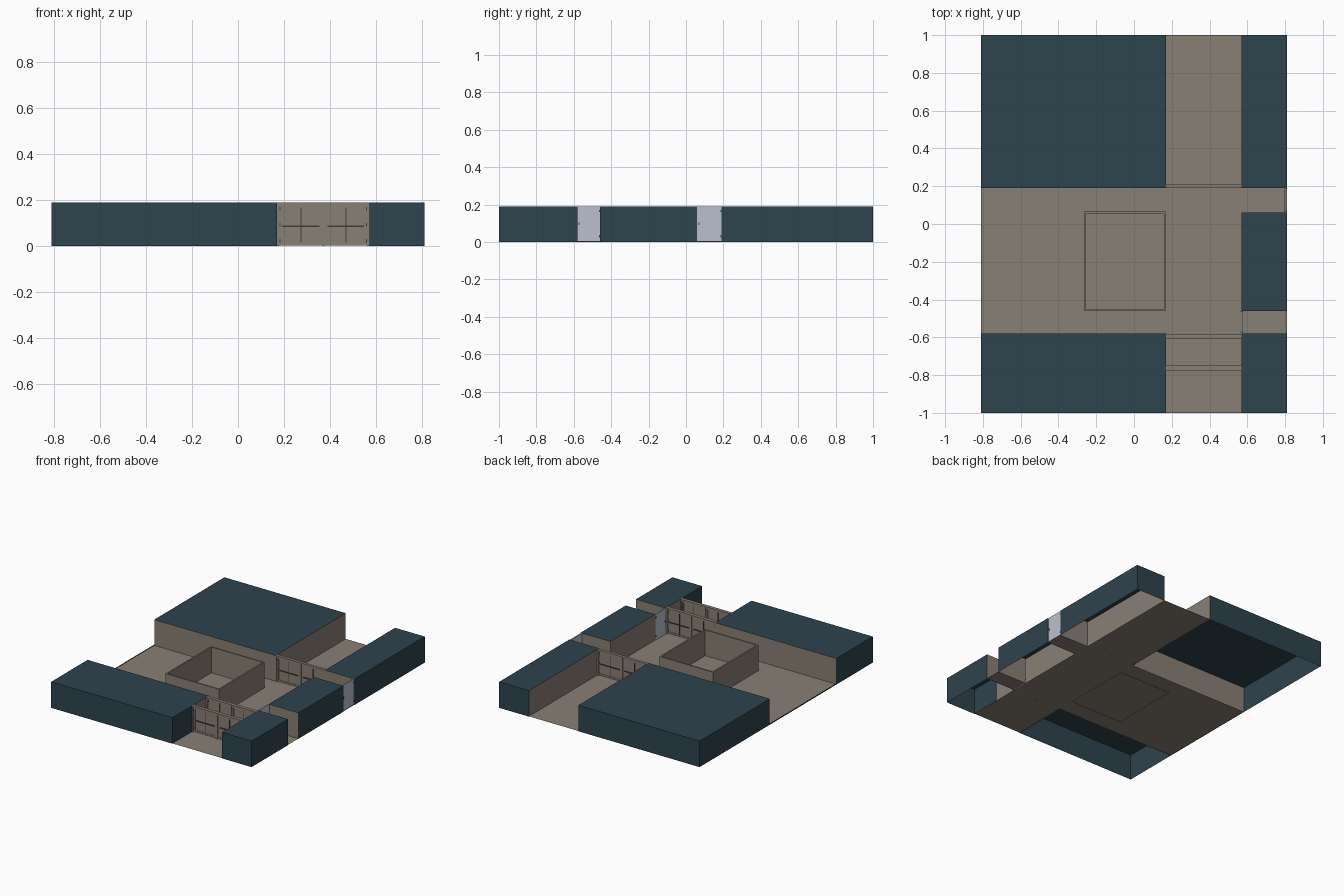
import bpy, bmesh

if "Cube" in bpy.data.objects:
    bpy.data.objects.remove(bpy.data.objects["Cube"])

H = 0.19            # wall height


def material(name, rgb):
    m = bpy.data.materials.new(name)
    m.diffuse_color = (*rgb, 1)
    m.use_nodes = True
    m.node_tree.nodes["Principled BSDF"].inputs["Base Color"].default_value = m.diffuse_color
    return m


BLUE = material("dark_blue", (0.027, 0.056, 0.076))
TAUPE = material("taupe", (0.25, 0.215, 0.178))
PALE = material("pale_grey", (0.50, 0.53, 0.62))
DARK = material("dark_metal", (0.05, 0.047, 0.045))


def finish(bm, name, mats):
    me = bpy.data.meshes.new(name)
    bm.to_mesh(me)
    bm.free()
    for m in mats:
        me.materials.append(m)
    ob = bpy.data.objects.new(name, me)
    bpy.context.collection.objects.link(ob)
    return ob


def quad(bm, pts, mat=0):
    f = bm.faces.new([bm.verts.new(p) for p in pts])
    f.material_index = mat


def add_box(bm, x0, x1, y0, y1, z0, z1, mat=0):
    r = bmesh.ops.create_cube(bm, size=1)
    for v in r["verts"]:
        v.co = (x0 if v.co.x < 0 else x1, y0 if v.co.y < 0 else y1,
                z0 if v.co.z < 0 else z1)
    for f in {f for v in r["verts"] for f in v.link_faces}:
        f.material_index = mat


def block(name, x0, x1, y0, y1, sides):
    """Open-bottomed mass; sides S,E,N,W: b = blue, t = taupe, - = none."""
    bm = bmesh.new()
    c = [(x0, y0), (x1, y0), (x1, y1), (x0, y1)]
    quad(bm, [(x, y, H) for x, y in c])
    for i, s in enumerate(sides):
        if s != "-":
            a, b = c[i], c[(i + 1) % 4]
            quad(bm, [(*a, 0), (*b, 0), (*b, H), (*a, H)], "bt".index(s))
    finish(bm, name, [BLUE, TAUPE])


# solid masses between the rooms
block("northwest_block", -0.81, 0.17, 0.19, 1.0, "ttbb")
block("southwest_block_inner", -0.81, 0.17, -0.76, -0.58, "-ttb")
block("southwest_block_outer", -0.81, 0.17, -1.0, -0.76, "bb-b")
block("southeast_block_inner", 0.57, 0.81, -0.76, -0.58, "-btt")
block("southeast_block_outer", 0.57, 0.81, -1.0, -0.76, "bb-b")
block("east_block", 0.57, 0.81, -0.46, 0.06, "tbtt")
block("northeast_block", 0.57, 0.81, 0.19, 1.0, "tbbt")

# floors
floors = {
    "hall_floor": (-0.81, 0.57, -0.58, 0.19),
    "north_corridor_floor": (0.17, 0.57, 0.19, 1.0),
    "south_corridor_floor": (0.17, 0.57, -1.0, -0.58),
    "south_alcove_floor": (0.57, 0.81, -0.58, -0.46),
    "north_alcove_floor": (0.57, 0.81, 0.06, 0.19),
}
for name, (x0, x1, y0, y1) in floors.items():
    bm = bmesh.new()
    quad(bm, [(x0, y0, 0.002), (x1, y0, 0.002), (x1, y1, 0.002), (x0, y1, 0.002)])
    finish(bm, name, [TAUPE])

# low skirt on the open west edge
bm = bmesh.new()
quad(bm, [(-0.81, 0.19, 0), (-0.81, -0.58, 0), (-0.81, -0.58, 0.008), (-0.81, 0.19, 0.008)])
finish(bm, "west_skirt", [BLUE])

# central open enclosure
bm = bmesh.new()
X0, X1, Y0, Y1, T = -0.265, 0.17, -0.46, 0.065, 0.011
add_box(bm, X0, X1, Y0, Y0 + T, 0, H)
add_box(bm, X0, X1, Y1 - T, Y1, 0, H)
add_box(bm, X0, X0 + T, Y0 + T, Y1 - T, 0, H)
add_box(bm, X1 - T, X1, Y0 + T, Y1 - T, 0, H)
finish(bm, "central_enclosure", [TAUPE])


def gate(name, y0, y1):
    """Framed pair of door leaves across the corridor."""
    bm = bmesh.new()
    for x0, x1 in ((0.17, 0.18), (0.56, 0.57)):
        add_box(bm, x0, x1, y0, y1, 0, H)
    add_box(bm, 0.366, 0.376, y0, y1, 0, H)
    add_box(bm, 0.18, 0.56, y0, y1, 0.181, H)
    finish(bm, name + "_frame", [TAUPE])
    bm = bmesh.new()
    m = (y0 + y1) / 2
    a, b = m - 0.006, m + 0.006
    for x0, x1 in ((0.18, 0.366), (0.376, 0.56)):
        add_box(bm, x0, x1, m - 0.003, m + 0.003, 0.004, 0.181)
        # stiles and rails
        for s, e in ((x0, x0 + 0.012), (x1 - 0.012, x1)):
            add_box(bm, s, e, a, b, 0.004, 0.181)
        for z in (0.004, 0.169):
            add_box(bm, x0 + 0.012, x1 - 0.012, a, b, z, z + 0.012)
        # push bar and centre strip
        add_box(bm, x0 + 0.012, x1 - 0.012, a - 0.003, b + 0.003, 0.083, 0.089, 1)
        c = (x0 + x1) / 2
        add_box(bm, c - 0.002, c + 0.002, a, b, 0.004, 0.169, 1)
        # hinges on the outer edge
        h = x0 if x0 < 0.3 else x1
        for z in (0.015, 0.085, 0.155):
            add_box(bm, h - 0.004, h + 0.004, a - 0.004, b + 0.004, z, z + 0.016, 1)
    finish(bm, name + "_leaves", [TAUPE, DARK])


gate("outer_gate", -0.775, -0.75)
gate("inner_gate", -0.61, -0.585)
gate("north_gate", 0.19, 0.212)


def side_door(name, x, y0, y1):
    bm = bmesh.new()
    add_box(bm, x - 0.008, x, y0, y1, 0.002, H)
    # handle and hinges
    add_box(bm, x - 0.012, x + 0.003, y0 + 0.006, y0 + 0.011, 0.09, 0.105, 1)
    for z in (0.025, 0.16):
        add_box(bm, x - 0.01, x + 0.002, y1 - 0.005, y1, z, z + 0.012, 1)
    finish(bm, name, [PALE, DARK])


side_door("south_side_door", 0.575, -0.58, -0.46)
side_door("north_side_door", 0.806, 0.06, 0.19)
